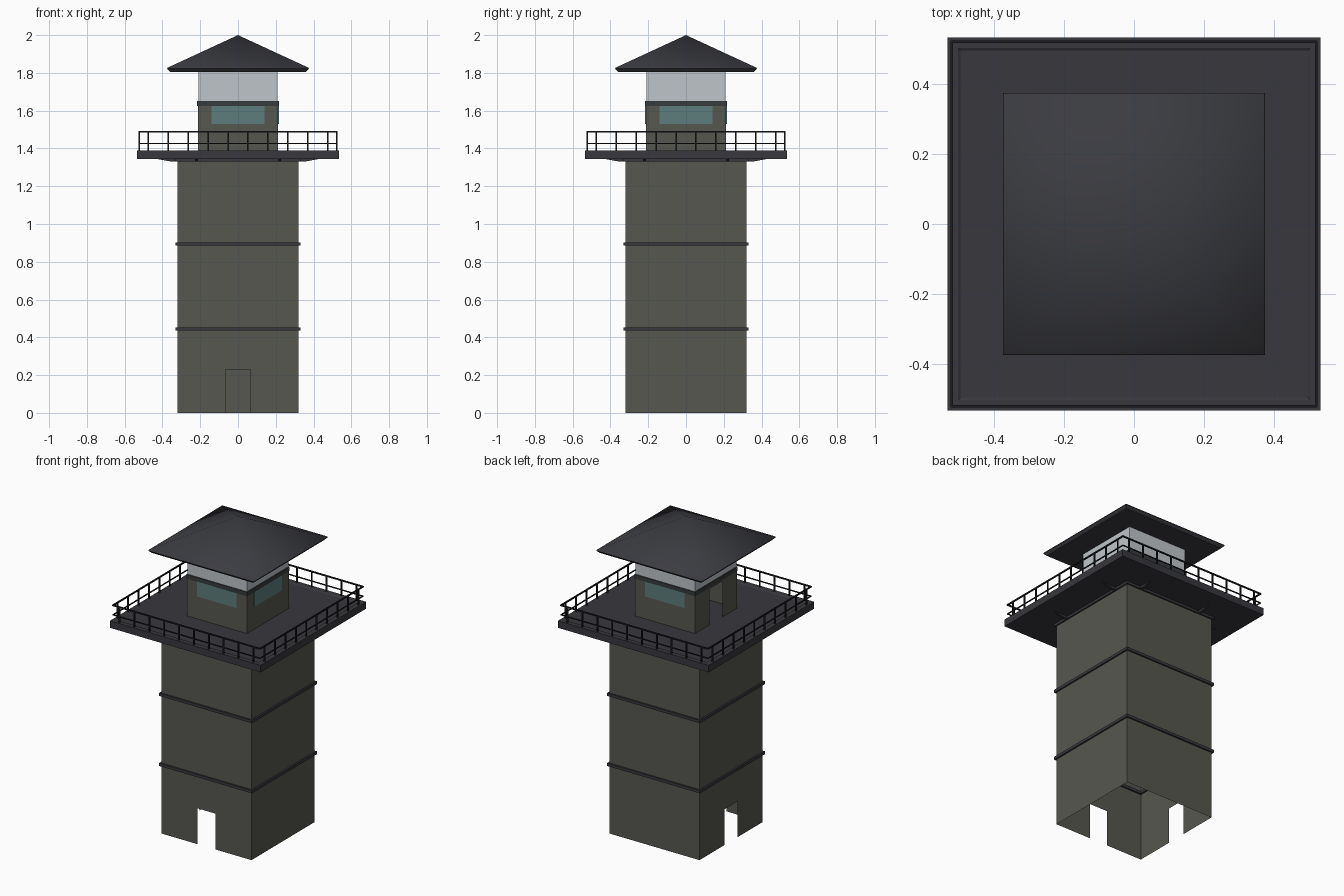
import bpy
import bmesh
import math
from mathutils import Matrix, Vector

cube = bpy.data.objects.get("Cube")
if cube:
    bpy.data.objects.remove(cube, do_unlink=True)


def material(name, r, g, b):
    m = bpy.data.materials.new(name)
    m.use_nodes = True
    m.diffuse_color = (r, g, b, 1)
    m.node_tree.nodes["Principled BSDF"].inputs["Base Color"].default_value = (r, g, b, 1)
    return m


CONCRETE = material("concrete", 0.095, 0.095, 0.08)
DECK = material("deck_steel", 0.04, 0.038, 0.046)
ROOF = material("roof_slate", 0.043, 0.044, 0.052)
TRIM = material("dark_trim", 0.038, 0.044, 0.044)
RAIL = material("black_rail", 0.012, 0.012, 0.015)
PALE = material("pale_panel", 0.52, 0.56, 0.59)
GLASS = material("teal_glass", 0.11, 0.205, 0.205)

TURNS = [Matrix.Rotation(math.radians(90 * i), 4, 'Z') for i in range(4)]
FRONT, EAST, BACK, WEST = range(4)


def finish(name, bm, mat):
    mesh = bpy.data.meshes.new(name)
    bm.to_mesh(mesh)
    bm.free()
    mesh.materials.append(mat)
    ob = bpy.data.objects.new(name, mesh)
    bpy.context.collection.objects.link(ob)
    return ob


def add_box(bm, lo, hi, turn=Matrix()):
    lo, hi = Vector(lo), Vector(hi)
    size = Matrix.Diagonal((*(hi - lo), 1))
    bmesh.ops.create_cube(bm, size=1, matrix=turn @ Matrix.Translation((lo + hi) / 2) @ size)


def loft(bm, profile, closed=False):
    """Sweep (half width, height) points around a square."""
    rings = [[bm.verts.new((sx * h, sy * h, z)) for sx, sy in ((-1, -1), (1, -1), (1, 1), (-1, 1))]
             for h, z in profile]
    pairs = list(zip(rings, rings[1:]))
    if closed:
        pairs.append((rings[-1], rings[0]))
    for a, b in pairs:
        for i in range(4):
            j = (i + 1) % 4
            bm.faces.new((a[i], a[j], b[j], b[i]))
    return rings


def square_ring(name, inner, outer, z0, z1, mat):
    bm = bmesh.new()
    loft(bm, [(outer, z0), (outer, z1), (inner, z1), (inner, z0)], closed=True)
    return finish(name, bm, mat)


def shell(name, half, z0, z1, mat, doors=(), door_half=0.065, door_height=0.23):
    """Four thin walls, some with a doorway."""
    bm = bmesh.new()
    for side, turn in enumerate(TURNS):
        outline = [(half, z0), (half, z1), (-half, z1), (-half, z0)]
        if side in doors:
            top = z0 + door_height
            outline += [(-door_half, z0), (-door_half, top), (door_half, top), (door_half, z0)]
        bm.faces.new([bm.verts.new(turn @ Vector((x, -half, z))) for x, z in outline])
    bmesh.ops.remove_doubles(bm, verts=bm.verts, dist=0.0001)
    return finish(name, bm, mat)


# Tower shaft with its bands
shell("tower_shaft", 0.32, 0, 1.345, CONCRETE, doors=(FRONT, WEST))
for name, z in (("lower_band", 0.435), ("upper_band", 0.885)):
    square_ring(name, 0.31, 0.33, z, z + 0.018, DECK)
square_ring("top_collar", 0.31, 0.33, 1.33, 1.346, DECK)

# Walkway deck with a low kerb
bm = bmesh.new()
rings = loft(bm, [(0.535, 1.345), (0.535, 1.39), (0.505, 1.39), (0.497, 1.385)])
bm.faces.new(rings[-1])
bm.faces.new(rings[0][::-1])
finish("walkway_deck", bm, DECK)

# Tapered brackets beneath the deck
bm = bmesh.new()
for turn in TURNS:
    for x in (-0.22, 0.22):
        sides = [[bm.verts.new(turn @ Vector((x + dx, -y, z)))
                  for y, z in ((0.32, 1.346), (0.32, 1.33), (0.35, 1.33), (0.44, 1.346))]
                 for dx in (-0.008, 0.008)]
        bm.faces.new(sides[0])
        bm.faces.new(sides[1][::-1])
        for i in range(4):
            j = (i + 1) % 4
            bm.faces.new((sides[0][j], sides[0][i], sides[1][i], sides[1][j]))
bmesh.ops.recalc_face_normals(bm, faces=bm.faces)
finish("deck_brackets", bm, DECK)

# Railing: posts and two rails on every side
bm = bmesh.new()
for turn in TURNS:
    for i in range(10):
        x = -0.475 + i * 0.95 / 9
        add_box(bm, (x - 0.004, -0.526, 1.385), (x + 0.004, -0.518, 1.49), turn)
    for z, t in ((1.488, 0.004), (1.427, 0.003)):
        add_box(bm, (-0.525, -0.522 - t, z - t), (0.525, -0.522 + t, z + t), turn)
finish("railing", bm, RAIL)

# Lookout cabin
shell("cabin_walls", 0.213, 1.385, 1.64, CONCRETE, doors=(WEST,))
square_ring("cabin_sill", 0.2, 0.216, 1.625, 1.652, TRIM)
shell("cabin_upper_panels", 0.21, 1.65, 1.808, PALE)

# Windows on the three sides without a door
bm = bmesh.new()
for side in (FRONT, EAST, BACK):
    add_box(bm, (-0.14, -0.216, 1.53), (0.14, -0.21, 1.626), TURNS[side])
finish("cabin_windows", bm, GLASS)

# Hipped roof with bevelled eaves
bm = bmesh.new()
rings = loft(bm, [(0.36, 1.806), (0.375, 1.822), (0.372, 1.828)])
bm.faces.new(rings[0][::-1])
apex = bm.verts.new((0, 0, 2))
for i in range(4):
    bm.faces.new((rings[-1][i], rings[-1][(i + 1) % 4], apex))
roof = finish("roof", bm, ROOF)
bpy.ops.object.select_all(action='DESELECT')
roof.select_set(True)
bpy.context.view_layer.objects.active = roof
bpy.ops.object.shade_smooth_by_angle(angle=math.radians(40))
